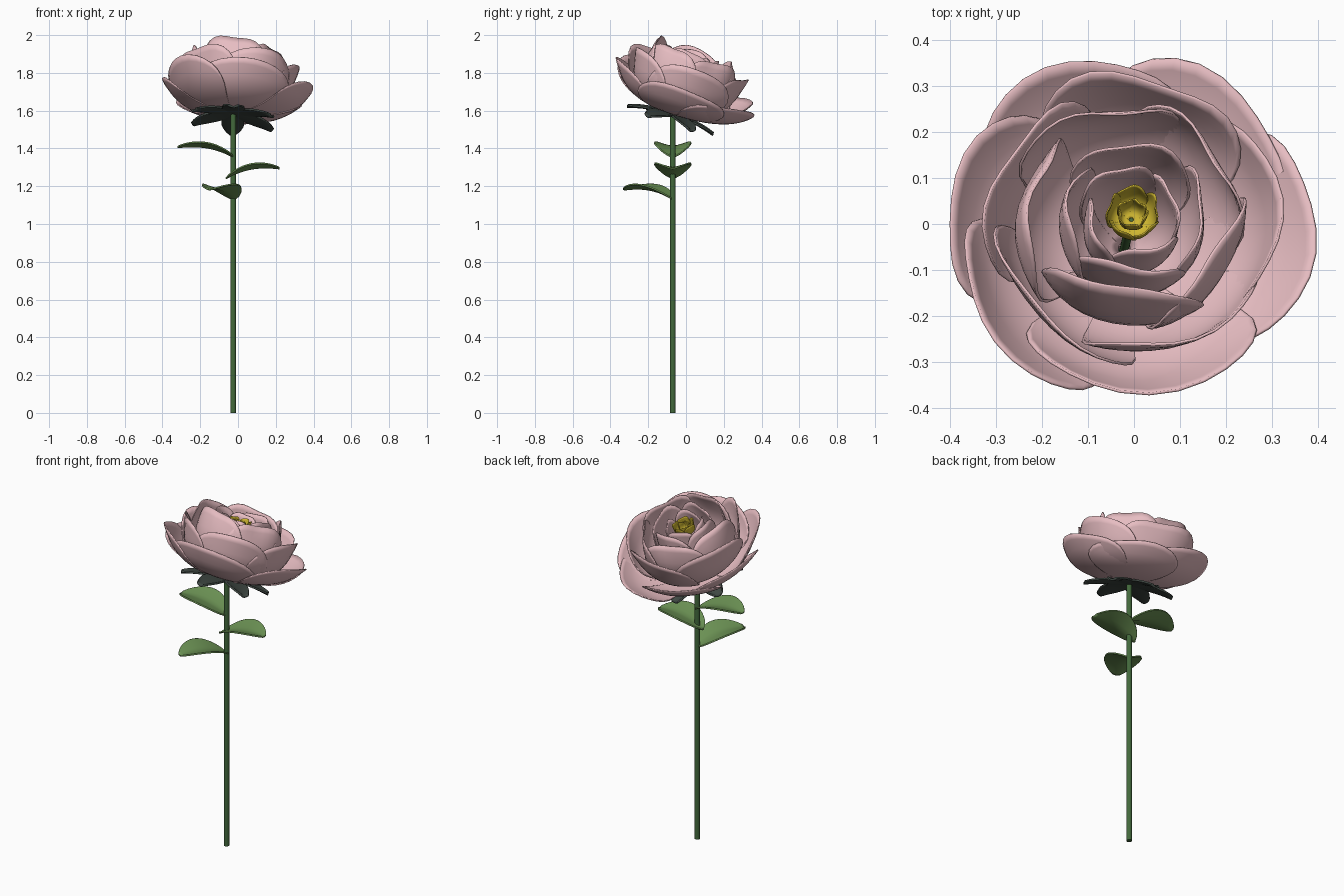
import bpy, math, random
from mathutils import Vector, Matrix

if "Cube" in bpy.data.objects:
    bpy.data.objects.remove(bpy.data.objects["Cube"])

random.seed(4)


def material(name, rgb):
    m = bpy.data.materials.new(name)
    m.diffuse_color = (*rgb, 1)
    m.use_nodes = True
    m.node_tree.nodes["Principled BSDF"].inputs["Base Color"].default_value = m.diffuse_color
    return m


PINK = material("petal_pink", (0.80, 0.51, 0.54))
YELLOW = material("centre_yellow", (0.62, 0.47, 0.03))
LEAF = material("leaf_green", (0.15, 0.29, 0.09))
STEM = material("stem_green", (0.055, 0.14, 0.045))
DARK = material("sepal_dark", (0.05, 0.065, 0.056))

# Flower head frame: tilted towards +y and slightly +x
BASE = Vector((-0.025, -0.07, 1.59))
AXIS = Vector((0.08, 0.33, 1)).normalized()
TILT = Matrix.Translation(BASE) @ Vector((0, 0, 1)).rotation_difference(AXIS).to_matrix().to_4x4()


def grid(verts, faces, point, nu, nv):
    """Append a sheet sampled from point(u in -1..1, v in 0..1)."""
    start = len(verts)
    for j in range(nv + 1):
        for i in range(nu + 1):
            verts.append(point(math.sin(math.pi / 2 * (2 * i / nu - 1)), j / nv))
    for j in range(nv):
        for i in range(nu):
            a = start + j * (nu + 1) + i
            faces.append((a, a + 1, a + nu + 2, a + nu + 1))


def make(name, verts, faces, mat, thick):
    me = bpy.data.meshes.new(name)
    me.from_pydata([tuple(v) for v in verts], [], faces)
    me.materials.append(mat)
    ob = bpy.data.objects.new(name, me)
    bpy.context.collection.objects.link(ob)
    s = ob.modifiers.new("thickness", "SOLIDIFY")
    s.thickness = thick
    s.offset = 0
    bpy.context.view_layer.objects.active = ob
    bpy.ops.object.select_all(action='DESELECT')
    ob.select_set(True)
    bpy.ops.object.shade_smooth_by_angle(angle=math.radians(50))
    return ob


def bezier(p, t):
    s = 1 - t
    k = (s**3, 3 * s * s * t, 3 * s * t * t, t**3)
    return [sum(k[i] * p[i][c] for i in range(4)) for c in (0, 1)]


def petal_ring(name, profile, petals, mat, thick=0.006, ruffle=0.012, side=0.5,
               spiral=0.06, flare=0.06):
    """petals: (azimuth deg, half width deg, height scale, radius scale)"""
    verts, faces = [], []
    for az, half, hs, rs in petals:
        ph = random.uniform(0, 6.28)

        def point(u, v):
            top = side + (1 - side) * math.sqrt(max(0, 1 - abs(u)**3.5))
            t = v * top
            r, h = bezier(profile, t)
            h = profile[0][1] + (h - profile[0][1]) * hs
            r *= rs * (1 + spiral * u * t + flare * u * u * t)
            wave = ruffle * t**3 * math.sin(4.2 * u + ph)
            a = math.radians(az + half * u)
            r += wave + ruffle * 0.8 * max(0, t - 0.85) / 0.15
            return TILT @ Vector((r * math.cos(a), r * math.sin(a), h + 0.6 * wave))

        grid(verts, faces, point, 18, 14)
    return make(name, verts, faces, mat, thick)


def even(n, start, half, jitter=0.04):
    return [(start + 360 * i / n, half, 1 + random.uniform(-jitter, jitter),
             1 + random.uniform(-jitter, jitter)) for i in range(n)]


# Petal layers from the outside in
petal_ring("outer_petals", [(.02, 0), (.2, -.01), (.34, .05), (.385, .19)],
           [(-84, 56, .95, .93), (-146, 46, 1.05, .97), (162, 44, .9, .98),
            (108, 44, .9, 1.0), (52, 46, .72, 1.03), (2, 46, .85, 1.02)], PINK)
petal_ring("second_petals", [(.02, .01), (.22, .0), (.3, .12), (.3, .28)],
           even(5, 80, 50), PINK)
petal_ring("third_petals", [(.02, .02), (.2, .02), (.28, .2), (.2, .36)],
           [(-100, 54, 1, .95), (-30, 48, .95, 1), (40, 48, .93, 1.05), (105, 48, .95, 1.1),
            (172, 48, .95, 1.05)], PINK)
petal_ring("fourth_petals", [(.02, .03), (.14, .06), (.18, .2), (.138, .335)],
           even(4, 85, 56), PINK, ruffle=.009)
petal_ring("inner_petals", [(.015, .05), (.1, .1), (.115, .2), (.092, .32)],
           even(4, 110, 56), PINK, ruffle=.007)

# Yellow centre: two little cups
petal_ring("centre_outer", [(.005, .25), (.045, .24), (.06, .27), (.052, .315)],
           even(5, 90, 44), YELLOW, .003, .004)
petal_ring("centre_inner", [(.005, .255), (.03, .25), (.034, .28), (.028, .305)],
           even(5, 54, 44), YELLOW, .003, .003)

# Sepals under the bloom
verts, faces = [], []
for k in range(6):
    rot = Matrix.Rotation(math.radians(30 + 60 * k), 4, 'Z')

    def sepal(u, v):
        w = 0.012 + 0.048 * math.sin(math.pi * min(1, v * .97))**0.7
        return TILT @ rot @ Vector((.005 + .235 * v, u * w,
                                    -.008 - .04 * v * v + .012 * u * u * v))

    grid(verts, faces, sepal, 8, 14)
make("sepals", verts, faces, DARK, 0.01)


# Leaves: folded along the midrib, rising then levelling out
def leaf(name, z, az, start, length, half):
    verts, faces = [], []
    rot = Matrix.Translation((-.025, -.07, z)) @ Matrix.Rotation(math.radians(az), 4, 'Z')

    def point(u, v):
        w = .003 + half * math.sin(math.pi * min(1, v * .985)**.95)**.62
        rise = .065 * (1 - (1 - v)**2.6) - .012 * v**3
        return rot @ Vector((start + length * v, u * w, rise + .27 * w * abs(u)**1.3))

    grid(verts, faces, point, 12, 18)
    make(name, verts, faces, LEAF, 0.008)


leaf("upper_leaf", 1.352, 180, -.005, .30, .095)
leaf("middle_leaf", 1.24, 0, -.04, .285, .095)
leaf("lower_leaf", 1.128, -116, -.005, .29, .095)


# Stem and the short core that carries the centre
def rod(name, p, q, r):
    d = q - p
    bpy.ops.mesh.primitive_cylinder_add(vertices=16, radius=r, depth=d.length,
                                        location=(p + q) / 2,
                                        rotation=d.to_track_quat('Z', 'Y').to_euler())
    ob = bpy.context.object
    ob.name = name
    ob.data.materials.append(STEM)
    bpy.ops.object.shade_smooth_by_angle(angle=math.radians(40))


rod("stem", Vector((-.025, -.07, 0)), Vector((-.025, -.07, 1.6)), .015)
rod("flower_core", BASE, TILT @ Vector((0, 0, .25)), .01)
